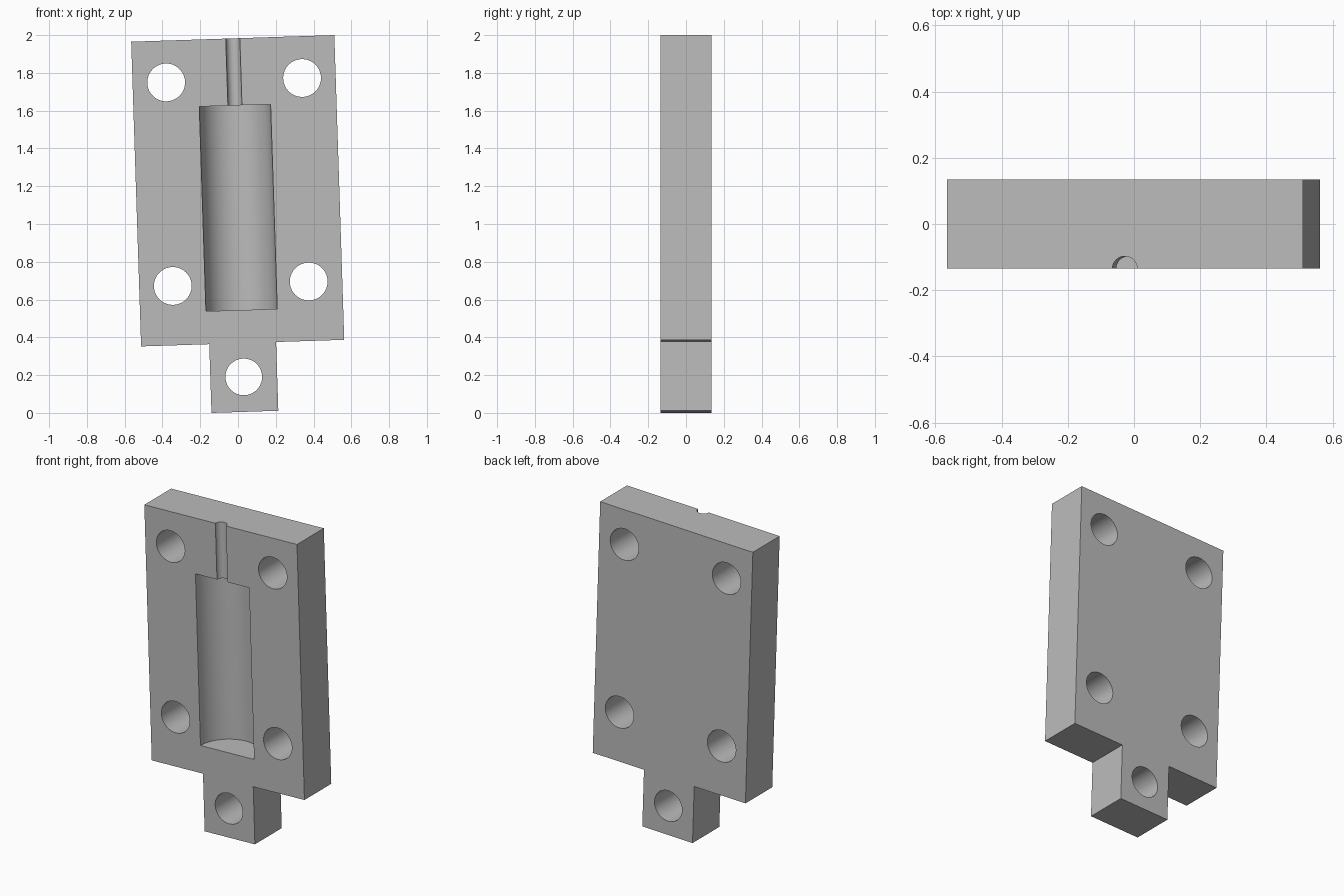
import bpy, bmesh, math
from mathutils import Matrix

cube = bpy.data.objects.get("Cube")
if cube:
    bpy.data.objects.remove(cube, do_unlink=True)

HALF_W, HALF_H, HALF_T = 0.538, 0.807, 0.135
TAB_W, TAB_BOTTOM = 0.177, -1.171
TILT = -0.0325

grey = bpy.data.materials.new("plain grey")
grey.use_nodes = True
colour = (0.5, 0.5, 0.5, 1)
grey.diffuse_color = colour
grey.node_tree.nodes["Principled BSDF"].inputs["Base Color"].default_value = colour


def make_object(name, bm):
    mesh = bpy.data.meshes.new(name)
    bmesh.ops.recalc_face_normals(bm, faces=bm.faces)
    bm.to_mesh(mesh)
    bm.free()
    mesh.materials.append(grey)
    obj = bpy.data.objects.new(name, mesh)
    bpy.context.collection.objects.link(obj)
    return obj


def cylinder(name, radius, length, matrix):
    bm = bmesh.new()
    bmesh.ops.create_cone(bm, cap_ends=True, segments=64, radius1=radius,
                          radius2=radius, depth=length, matrix=matrix)
    obj = make_object(name, bm)
    obj.hide_render = True
    return obj


def bolt_hole(name, x, z, radius):
    turn = Matrix.Rotation(math.pi / 2, 4, 'X')
    return cylinder(name, radius, 1, Matrix.Translation((x, 0, z)) @ turn)


def front_groove(name, radius, z_low, z_high):
    centre = (0, -HALF_T, (z_low + z_high) / 2)
    return cylinder(name, radius, z_high - z_low, Matrix.Translation(centre))


# Plate with bottom tab, extruded from its outline
right_side = [(TAB_W, TAB_BOTTOM), (TAB_W, -HALF_H), (HALF_W, -HALF_H), (HALF_W, HALF_H)]
outline = right_side + [(-x, z) for x, z in reversed(right_side)]
bm = bmesh.new()
face = bm.faces.new([bm.verts.new((x, -HALF_T, z)) for x, z in outline])
grown = bmesh.ops.extrude_face_region(bm, geom=[face])
bmesh.ops.translate(bm, vec=(0, 2 * HALF_T, 0),
                    verts=[g for g in grown["geom"] if isinstance(g, bmesh.types.BMVert)])
plate = make_object("mould_plate", bm)

# Corner holes, tab hole, half-round cavity and pouring channel
cutters = [bolt_hole("corner_hole_cutter", sx * 0.36, 0.0465 + sz * 0.539, 0.1)
           for sx in (-1, 1) for sz in (-1, 1)]
cutters.append(bolt_hole("tab_hole_cutter", 0, -0.986, 0.097))
cutters.append(front_groove("cavity_cutter", 0.189, -0.632, 0.452))
cutters.append(front_groove("channel_cutter", 0.0375, 0.3, 1.0))

bpy.context.view_layer.objects.active = plate
for cutter in cutters:
    cut = plate.modifiers.new(cutter.name, 'BOOLEAN')
    cut.operation = 'DIFFERENCE'
    cut.solver = 'EXACT'
    cut.object = cutter
    bpy.ops.object.modifier_apply(modifier=cut.name)
    bpy.data.objects.remove(cutter, do_unlink=True)

# Slight lean of the whole plate, then smooth bores with sharp rims
plate.data.transform(Matrix.Translation((-0.0015, 0, 1.176)) @ Matrix.Rotation(TILT, 4, 'Y'))
bpy.ops.object.select_all(action='DESELECT')
plate.select_set(True)
bpy.ops.object.shade_smooth_by_angle(angle=math.radians(30))
